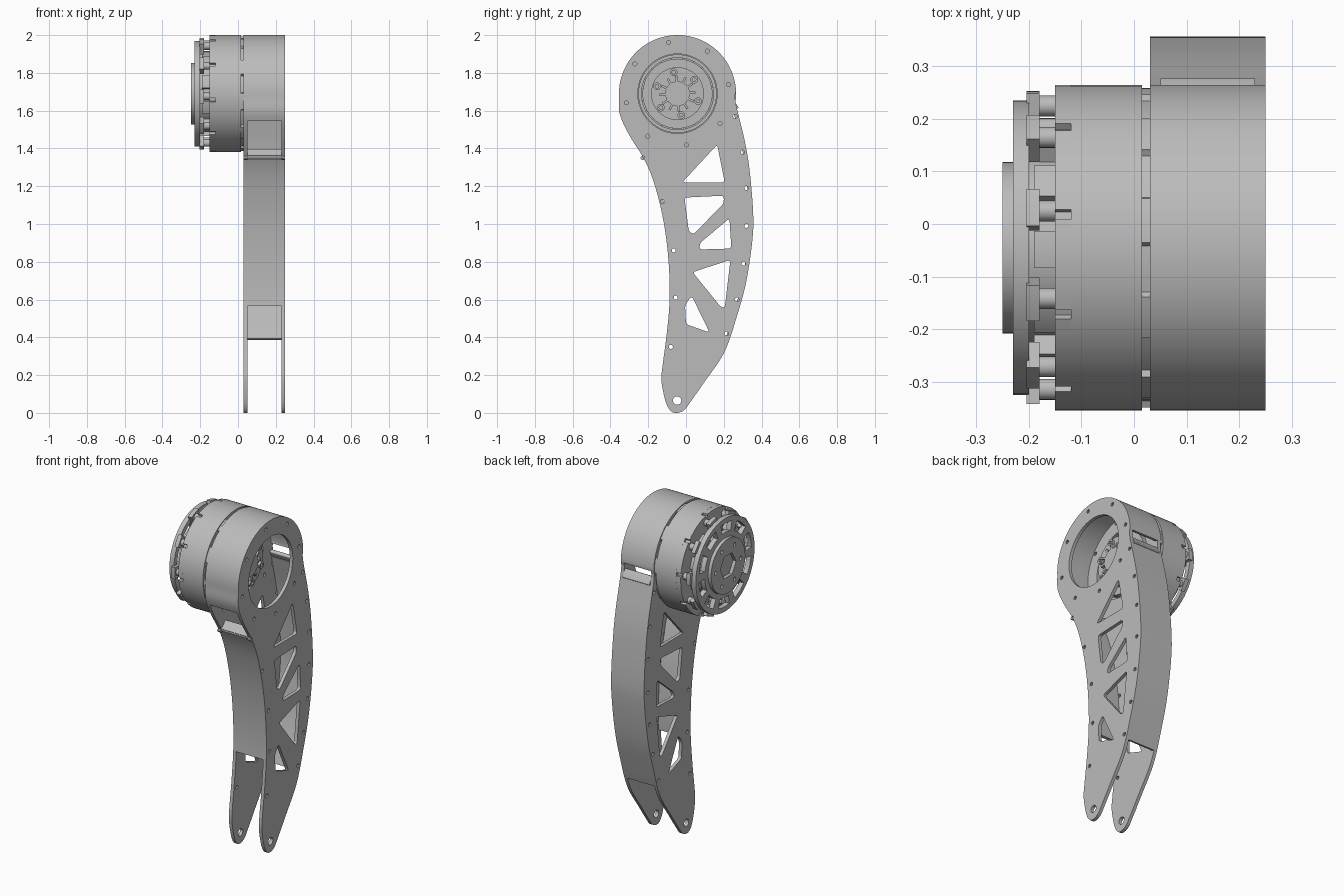
import bpy, bmesh, math
from mathutils import Vector
from mathutils.geometry import delaunay_2d_cdt

if "Cube" in bpy.data.objects:
    bpy.data.objects.remove(bpy.data.objects["Cube"])

grey = bpy.data.materials.new("machined grey")
grey.use_nodes = True
COLOUR = (0.5, 0.5, 0.5, 1)
grey.diffuse_color = COLOUR
grey.node_tree.nodes["Principled BSDF"].inputs["Base Color"].default_value = COLOUR

HUB = Vector((-0.045, 1.69))   # motor axis in (y, z)


def is_solid(p, loops):
    """Even-odd test of a point against a set of loops."""
    solid = False
    for loop in loops:
        for a, b in zip(loop, loop[1:] + loop[:1]):
            if (a.y > p.y) != (b.y > p.y) and p.x < a.x + (p.y - a.y) * (b.x - a.x) / (b.y - a.y):
                solid = not solid
    return solid


def prism(name, x0, x1, loops):
    """Extrude (y, z) loops along x; loops inside the first become holes."""
    points, edges = [], []
    for loop in loops:
        first, n = len(points), len(loop)
        points += loop
        edges += [(first + i, first + (i + 1) % n) for i in range(n)]
    verts, _, tris, *_ = delaunay_2d_cdt(points, edges, [], 1, 0.00001)
    bm = bmesh.new()
    corners = [bm.verts.new((x0, v.x, v.y)) for v in verts]
    for tri in tris:
        if is_solid(sum((verts[i] for i in tri), Vector((0, 0))) / len(tri), loops):
            bm.faces.new([corners[i] for i in tri])
    grown = bmesh.ops.extrude_face_region(bm, geom=bm.faces[:], use_keep_orig=True)["geom"]
    bmesh.ops.translate(bm, vec=(x1 - x0, 0, 0),
                        verts=[g for g in grown if isinstance(g, bmesh.types.BMVert)])
    bmesh.ops.recalc_face_normals(bm, faces=bm.faces)
    mesh = bpy.data.meshes.new(name)
    bm.to_mesh(mesh)
    bm.free()
    mesh.materials.append(grey)
    obj = bpy.data.objects.new(name, mesh)
    bpy.context.collection.objects.link(obj)
    bpy.ops.object.select_all(action='DESELECT')
    obj.select_set(True)
    bpy.context.view_layer.objects.active = obj
    bpy.ops.object.shade_smooth_by_angle(angle=math.radians(30))


def polar(r, degrees, c=HUB):
    a = math.radians(degrees)
    return Vector((c[0] + r * math.cos(a), c[1] + r * math.sin(a)))


def circle(r, c=HUB, n=64):
    return [polar(r, 360 * i / n, c) for i in range(n)]


def sector(r0, r1, a0, a1, n=6):
    steps = [a0 + (a1 - a0) * i / n for i in range(n + 1)]
    return [polar(r1, a) for a in steps] + [polar(r0, a) for a in reversed(steps)]


def toothed(low, high, n, duty, start=0):
    """Circle of radius high with n notches down to radius low."""
    loop, pitch = [], 360 / n
    for i in range(n):
        a = start + i * pitch
        loop += [polar(high, a + pitch * duty * k / 6) for k in range(7)]
        loop += [polar(low, a + pitch * (duty + (1 - duty) * (k + 0.2) / 3.4)) for k in range(4)]
    return loop


def smooth_loop(pts, sub=6):
    loop, n = [], len(pts)
    for i in range(n):
        a, b, c, d = (pts[(i + k) % n] for k in (-1, 0, 1, 2))
        for s in range(sub):
            t = s / sub
            loop.append(0.5 * (2 * b + (c - a) * t + (2 * a - 5 * b + 4 * c - d) * t * t
                               + (3 * b - a - 3 * c + d) * t ** 3))
    return loop


def rounded(corners, r=0.018):
    loop, pts, n = [], [Vector(c) / 100 for c in corners], len(corners)
    for i, p in enumerate(pts):
        a = p + (pts[i - 1] - p).normalized() * r
        b = p + (pts[(i + 1) % n] - p).normalized() * r
        for k in range(6):
            t = k / 5
            loop.append(a * (1 - t) ** 2 + p * 2 * t * (1 - t) + b * t * t)
    return loop


# Leg outline: round head, curved shank, narrow foot (hundredths)
shank = [(-35, 158), (-30, 147), (-22, 134), (-16.7, 121), (-12, 102), (-9.3, 81), (-8.7, 60),
         (-10.3, 41), (-12.4, 25), (-13, 17), (-10.8, 6), (-8, 1), (-4.7, 0), (-1, 1.5), (2, 5.3),
         (9.8, 16.4), (20.4, 32.3), (27.2, 52), (32, 70), (35.2, 92), (35.5, 107),
         (33.6, 129), (31, 144.5)]
outline = smooth_loop([polar(0.31, a) for a in range(-8, 196, 12)] + [Vector(p) / 100 for p in shank])

# Lightening windows and screw holes shared by both plates
windows = [rounded(w) for w in (
    [(16.5, 142), (20.5, 122), (-2, 122)],
    [(-0.8, 114), (20, 115), (20, 111), (4, 94.5), (1.5, 96)],
    [(23, 103), (24, 87), (7, 86.5), (7.5, 90)],
    [(3.5, 74.5), (23.5, 81), (20.5, 55.5), (18.5, 56)],
    [(-0.5, 57), (3, 62), (12.5, 42.5), (0, 47)])]
screws = [polar(0.275, 10 + 45 * i) for i in range(8)]
screws += [Vector(p) / 100 for p in (
    (26, 157), (-23, 135), (30, 138), (32, 119), (-12.5, 112), (32, 99), (-6.5, 86),
    (30.5, 79), (-5.5, 61), (27, 60), (21.5, 42), (-8, 35))]
holes = [circle(0.011, c, 10) for c in screws] + [circle(0.022, (-0.047, 0.065), 20)]
for name, x in (("right_plate", 0.03), ("left_plate", 0.23)):
    prism(name, x, x + 0.02, [outline, circle(0.21)] + windows + holes)


# Walls between the plates follow parts of the outline
def wall(name, keep, thick=0.022):
    outer, inner = [], []
    for i, p in enumerate(outline):
        if keep(*p):
            t = (outline[(i + 1) % len(outline)] - outline[i - 1]).normalized()
            outer.append(p)
            inner.append(p + Vector((-t.y, t.x)) * thick)
    prism(name, 0.05, 0.23, [outer + inner[::-1]])


wall("head_rim", lambda y, z: z > 1.69 or (y < 0 and z > 1.53))
wall("front_spine", lambda y, z: y < 0 and 0.535 < z < 1.37)
wall("back_spine", lambda y, z: y > 0.1 and 0.375 < z < 1.63)
prism("front_spine_lip", 0.05, 0.23, [rounded([(-23.5, 135.5), (-19, 140), (-17, 139), (-21, 133)], 0.008)])
prism("back_spine_lip", 0.05, 0.23, [rounded([(28, 161.5), (25, 166), (23, 165), (25.5, 160.5)], 0.008)])

# Motor housing
prism("motor_housing", -0.12, 0.015, [circle(0.31, n=96), circle(0.19)])
prism("motor_housing_edge", -0.15, -0.12, [toothed(0.295, 0.31, 10, 0.9, 8), circle(0.19)])
prism("motor_gap_ring", 0.015, 0.03, [toothed(0.292, 0.304, 10, 0.45), circle(0.205)])
prism("motor_core", -0.2, 0.045, [circle(0.185)])

# Output stage seen through the head opening
prism("output_carrier", 0.045, 0.1, [circle(0.14)])
prism("output_gear", 0.1, 0.12, [toothed(0.065, 0.095, 12, 0.25)])
for i in range(6):
    c = polar(0.115, 40 + 60 * i)
    prism("output_bolt", 0.1, 0.115, [circle(0.02, c, 20), circle(0.01, c, 6)])

# Open end cover with windows, spacers and lugs
prism("end_cover", -0.23, -0.2, [circle(0.28)] + [sector(0.195, 0.25, 36 * i + 9, 36 * i + 33) for i in range(10)])
prism("end_hub", -0.25, -0.23, [circle(0.163), circle(0.075, n=6)]
      + [circle(0.012, polar(0.12, 60 * i), 12) for i in range(6)])
for i in range(10):
    prism("cover_lug", -0.205, -0.18, [sector(0.235, 0.298, 36 * i - 4, 36 * i + 10)])
    prism("cover_spacer", -0.18, -0.15, [circle(0.02, polar(0.27, 36 * i + 3), 20)])
    prism("winding_block", -0.19, -0.15, [sector(0.18, 0.225, 36 * i + 10, 36 * i + 28)])
